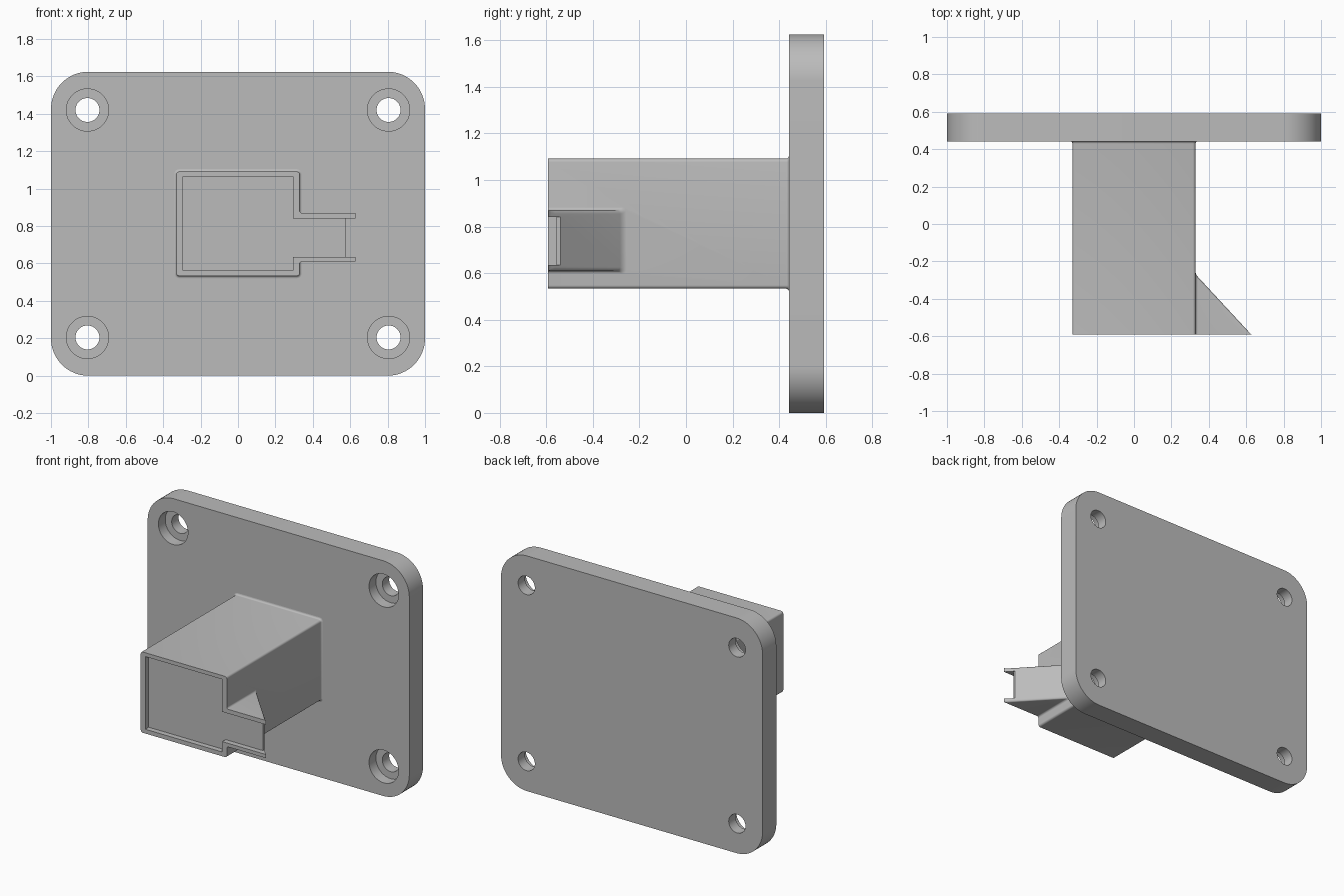
import bpy, bmesh
from math import sin, cos, pi, radians
from mathutils import Matrix

cube = bpy.data.objects.get("Cube")
if cube:
    bpy.data.objects.remove(cube)

grey = bpy.data.materials.new("plain_grey")
grey.use_nodes = True
color = (0.5, 0.5, 0.5, 1)
grey.diffuse_color = color
grey.node_tree.nodes["Principled BSDF"].inputs["Base Color"].default_value = color


def finish(name, bm):
    bmesh.ops.recalc_face_normals(bm, faces=bm.faces)
    mesh = bpy.data.meshes.new(name)
    bm.to_mesh(mesh)
    bm.free()
    mesh.materials.append(grey)
    obj = bpy.data.objects.new(name, mesh)
    bpy.context.collection.objects.link(obj)
    return obj


def loft(name, rings):
    """Skin a list of equal-length point rings and cap both ends."""
    bm = bmesh.new()
    loops = [[bm.verts.new(p) for p in ring] for ring in rings]
    n = len(loops[0])
    for a, b in zip(loops, loops[1:]):
        for i in range(n):
            j = (i + 1) % n
            bm.faces.new((a[i], a[j], b[j], b[i]))
    bm.faces.new(loops[0])
    bm.faces.new(loops[-1])
    return finish(name, bm)


def block(name, x0, x1, y0, y1, z0, z1):
    ring = [(x0, z0), (x1, z0), (x1, z1), (x0, z1)]
    return loft(name, [[(x, y, z) for x, z in ring] for y in (y0, y1)])


def cylinder(name, x, z, radius, y0, y1):
    bm = bmesh.new()
    place = Matrix.Translation((x, (y0 + y1) / 2, z)) @ Matrix.Rotation(pi / 2, 4, 'X')
    bmesh.ops.create_cone(bm, cap_ends=True, segments=48, radius1=radius,
                          radius2=radius, depth=y1 - y0, matrix=place)
    return finish(name, bm)


def combine(obj, other, operation):
    """Apply a boolean and discard the helper object."""
    mod = obj.modifiers.new("combine", 'BOOLEAN')
    mod.operation, mod.solver, mod.object = operation, 'EXACT', other
    bpy.context.view_layer.objects.active = obj
    bpy.ops.object.modifier_apply(modifier=mod.name)
    bpy.data.objects.remove(other)


def rounded_rect(hx, hz, r, y, steps):
    points = []
    for k, (sx, sz) in enumerate([(1, 1), (-1, 1), (-1, -1), (1, -1)]):
        for i in range(steps + 1):
            a = (k + i / steps) * pi / 2
            points.append((sx * (hx - r) + r * cos(a), y, MID + sz * (hz - r) + r * sin(a)))
    return points


MID = 0.8125                 # height of the plate centre
FRONT, BACK, FACE = -0.592, 0.592, 0.442

# Mounting plate with four counterbored holes
plate = loft("mounting_plate",
             [rounded_rect(1, MID, 0.2, y, 16) for y in (FACE, BACK)])
for x in (-0.805, 0.805):
    for z in (MID - 0.608, MID + 0.608):
        combine(plate, cylinder("screw_hole", x, z, 0.064, 0.4, 0.7), 'DIFFERENCE')
        combine(plate, cylinder("counterbore", x, z, 0.113, 0.4, FACE + 0.075), 'DIFFERENCE')

# Box body with rounded long edges, flaring into a fillet at the plate
HX, HZ, FILLET = 0.329, 0.279, 0.013
rings = [rounded_rect(HX, HZ, 0.015, FRONT, 5)]
for i in range(6):
    a = i / 5 * pi / 2
    flare = FILLET * (1 - cos(a))
    rings.append(rounded_rect(HX + flare, HZ + flare, 0.015 + flare,
                              FACE - FILLET * (1 - sin(a)), 5))
rings.append([(x, FACE + 0.02, z) for x, y, z in rings[-1]])
body = loft("box_body", rings)

# Side wedge: narrows to a tip, rounded rear corners, fillet at the box
WEDGE_Z, TIP = 0.74, 0.628


def wedge_ring(x, flare):
    back = FRONT + max(TIP - x, 0.002) * 1.08 + flare
    half = 0.13 + flare
    r = min(0.016, (back - FRONT) * 0.8)
    points = [(x, FRONT, WEDGE_Z - half)]
    for sign in (-1, 1):
        arc = []
        for i in range(6):
            a = i / 5 * pi / 2
            arc.append((x, back - r + r * sin(a), WEDGE_Z + sign * (half - r + r * cos(a))))
        points += arc if sign < 0 else arc[::-1]
    points.append((x, FRONT, WEDGE_Z + half))
    return points


sections = [wedge_ring(HX - 0.05, FILLET)]
for i in range(6):
    a = i / 5 * pi / 2
    sections.append(wedge_ring(HX + FILLET * (1 - cos(a)), FILLET * (1 - sin(a))))
sections += [wedge_ring(x, 0) for x in (0.6, 0.615, 0.622, TIP)]
combine(body, loft("side_wedge", sections), 'UNION')

# Shallow front recess that runs out through the wedge
FLOOR = -0.555
combine(body, block("recess", -0.294, 0.294, -0.7, FLOOR, 0.563, 1.065), 'DIFFERENCE')
combine(body, block("side_notch", 0.28, 0.7, -0.7, FLOOR, 0.635, 0.841), 'DIFFERENCE')
combine(body, block("end_trim", 0.578, 0.7, -0.7, -0.4, 0.635, 0.841), 'DIFFERENCE')

# Smooth the curved surfaces, keep the edges sharp
for obj in (plate, body):
    bpy.ops.object.select_all(action='DESELECT')
    obj.select_set(True)
    bpy.context.view_layer.objects.active = obj
    bpy.ops.object.shade_smooth_by_angle(angle=radians(30))
